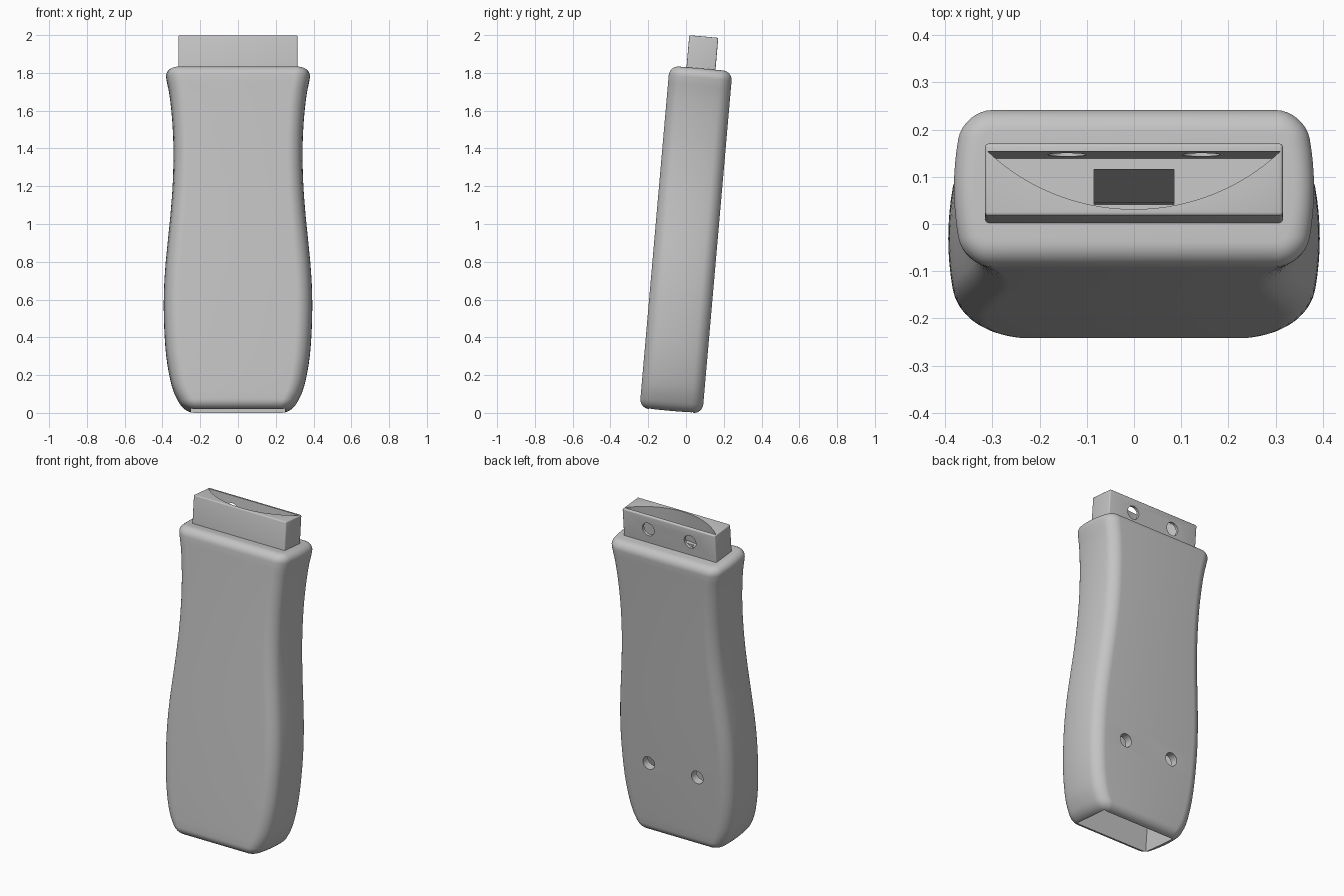
import bpy, bmesh, math
from mathutils import Matrix, Vector

cube = bpy.data.objects.get("Cube")
if cube:
    bpy.data.objects.remove(cube, do_unlink=True)

grey = bpy.data.materials.new("plain grey")
grey.use_nodes = True
colour = (0.55, 0.55, 0.55, 1)
grey.diffuse_color = colour
grey.node_tree.nodes["Principled BSDF"].inputs["Base Color"].default_value = colour


def make(name, bm):
    bmesh.ops.recalc_face_normals(bm, faces=bm.faces)
    mesh = bpy.data.meshes.new(name)
    bm.to_mesh(mesh)
    bm.free()
    mesh.materials.append(grey)
    obj = bpy.data.objects.new(name, mesh)
    bpy.context.collection.objects.link(obj)
    return obj


def loft(name, rings):
    bm = bmesh.new()
    loops = [[bm.verts.new(p) for p in ring] for ring in rings]
    for a, b in zip(loops, loops[1:]):
        for i in range(len(a)):
            j = (i + 1) % len(a)
            bm.faces.new((a[i], a[j], b[j], b[i]))
    bm.faces.new(loops[0][::-1])
    bm.faces.new(loops[-1])
    return make(name, bm)


def prism(name, outline, z0, z1):
    return loft(name, [[(x, y, z) for x, y in outline] for z in (z0, z1)])


def box(name, hx, hy, z0, z1):
    return prism(name, [(-hx, -hy), (hx, -hy), (hx, hy), (-hx, hy)], z0, z1)


def combine(target, tool, operation):
    mod = target.modifiers.new("combine", 'BOOLEAN')
    mod.operation, mod.solver, mod.object = operation, 'EXACT', tool
    bpy.context.view_layer.objects.active = target
    bpy.ops.object.modifier_apply(modifier=mod.name)
    bpy.data.objects.remove(tool, do_unlink=True)


# Half-width of the grip along its height
HEIGHT, DEPTH, ROUND = 1.82, 0.167, 0.05
profile = [(0, .295), (.04, .31), (.1, .34), (.18, .362), (.3, .381), (.45, .391), (.6, .393),
           (.75, .386), (.9, .372), (1.05, .357), (1.22, .345), (1.4, .342), (1.55, .349),
           (1.68, .363), (1.76, .379), (1.82, .388)]


def half_width(z):
    i = max(k for k in range(len(profile) - 1) if profile[k][0] <= z + 1e-6)
    p = [profile[min(max(k, 0), len(profile) - 1)] for k in range(i - 1, i + 3)]
    span = p[2][0] - p[1][0]
    t = (z - p[1][0]) / span
    m1, m2 = [(b[1] - a[1]) / (b[0] - a[0]) * span for a, b in ((p[0], p[2]), (p[1], p[3]))]
    return ((2*t**3 - 3*t*t + 1) * p[1][1] + (t**3 - 2*t*t + t) * m1
            + (3*t*t - 2*t**3) * p[2][1] + (t**3 - t*t) * m2)


def section(z, inset):
    # Rounded rectangle with gently bulging sides
    w, d, r = half_width(z) - inset, DEPTH - inset, 0.062 - inset
    quarter = [(w, (d - r) * k / 4) for k in range(4)]
    quarter += [(w - r + r * math.cos(a), d - r + r * math.sin(a))
                for a in (math.pi / 2 * k / 8 for k in range(9))]
    half = quarter + [(-x, y) for x, y in quarter[:0:-1]] + [(-w, 0)]
    outline = half + [(-x, -y) for x, y in half[1:-1]]
    return [(x * (1 - 0.06 * (y / d) ** 2), y, z) for x, y in outline]


# Grip body with rounded ends
ease = [(ROUND * (1 - math.cos(a)), ROUND * (1 - math.sin(a)))
        for a in (math.pi / 2 * k / 7 for k in range(8))]
levels = list(ease)
steps = 44
levels += [(ROUND + (HEIGHT - 2 * ROUND) * k / steps, 0) for k in range(1, steps)]
levels += [(HEIGHT - z, inset) for z, inset in reversed(ease)]
handle = loft("handle", [section(z, inset) for z, inset in levels])

# Tang on top, with slightly softened edges
TOP = 1.99
tang = box("tang", 0.315, 0.077, 1.7, TOP)
bm = bmesh.new()
bm.from_mesh(tang.data)
bmesh.ops.bevel(bm, geom=bm.edges[:], offset=0.007, segments=3, affect='EDGES', profile=0.5)
bm.to_mesh(tang.data)
bm.free()
combine(handle, tang, 'UNION')

# Arc-shaped socket in the tang
chord, back, radius = 0.31, 0.06, 0.452
centre = back + math.sqrt(radius ** 2 - chord ** 2)
sweep = math.asin(chord / radius)
arc = [(radius * math.sin(a), centre - radius * math.cos(a))
       for a in (sweep * (k / 20 - 1) for k in range(41))]
combine(handle, prism("socket_cutter", arc, 1.812, 2.1), 'DIFFERENCE')

# Pocket open at the bottom, and the channel joining it to the socket
combine(handle, box("pocket_cutter", 0.25, 0.118, -0.1, 1.0), 'DIFFERENCE')
combine(handle, box("channel_cutter", 0.085, 0.037, 0.9, 1.9), 'DIFFERENCE')

# Screw holes through the back walls
for x, z in ((0.142, 1.905), (0.165, 0.45)):
    for side in (-1, 1):
        bm = bmesh.new()
        place = Matrix.Translation((side * x, 0.15, z)) @ Matrix.Rotation(math.pi / 2, 4, 'X')
        bmesh.ops.create_cone(bm, cap_ends=True, segments=32, radius1=0.04, radius2=0.04,
                              depth=0.3, matrix=place)
        combine(handle, make("hole_cutter", bm), 'DIFFERENCE')

# Lean back, then stand on the ground and centre
mesh = handle.data
mesh.transform(Matrix.Rotation(math.radians(-5), 4, 'X'))
lo = [min(v.co[i] for v in mesh.vertices) for i in range(3)]
hi = [max(v.co[i] for v in mesh.vertices) for i in range(3)]
mesh.transform(Matrix.Translation((-(lo[0] + hi[0]) / 2, -(lo[1] + hi[1]) / 2, -lo[2])))

bpy.ops.object.select_all(action='DESELECT')
handle.select_set(True)
bpy.context.view_layer.objects.active = handle
bpy.ops.object.shade_smooth_by_angle(angle=math.radians(35))
